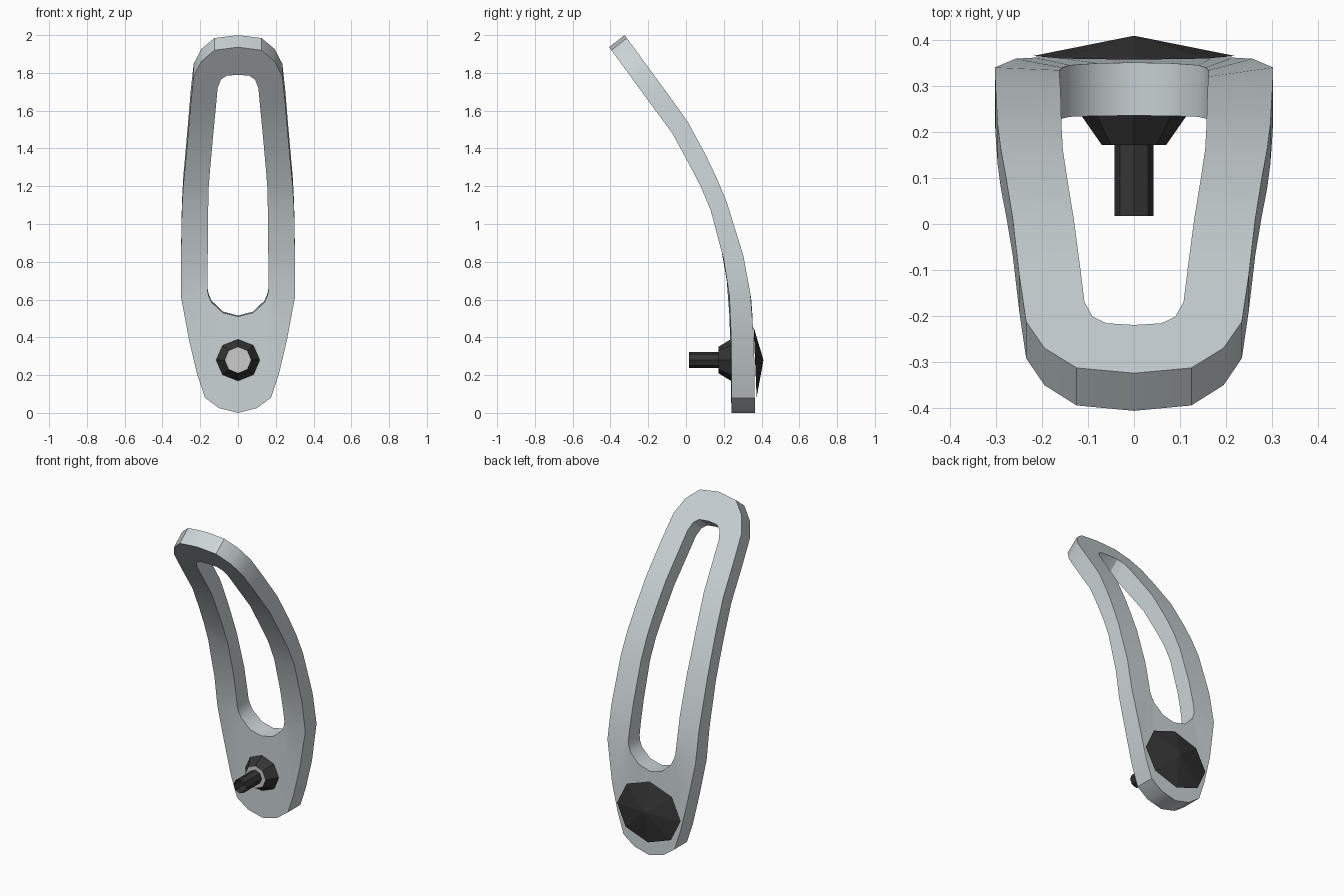
import bpy, bmesh
from math import cos, sin, pi, radians

if "Cube" in bpy.data.objects:
    bpy.data.objects.remove(bpy.data.objects["Cube"])


def material(name, rgb):
    m = bpy.data.materials.new(name)
    m.diffuse_color = (*rgb, 1)
    m.use_nodes = True
    m.node_tree.nodes["Principled BSDF"].inputs["Base Color"].default_value = m.diffuse_color
    return m


steel = material("pale_steel", (0.60, 0.66, 0.68))
black = material("dark_metal", (0.035, 0.035, 0.035))
white = material("white_face", (1, 1, 1))


def finish(name, bm, mats, angle=None):
    bmesh.ops.recalc_face_normals(bm, faces=bm.faces)
    mesh = bpy.data.meshes.new(name)
    bm.to_mesh(mesh)
    bm.free()
    for m in mats:
        mesh.materials.append(m)
    ob = bpy.data.objects.new(name, mesh)
    bpy.context.collection.objects.link(ob)
    if angle:
        bpy.ops.object.select_all(action='DESELECT')
        bpy.context.view_layer.objects.active = ob
        ob.select_set(True)
        bpy.ops.object.shade_smooth_by_angle(angle=radians(angle))
    return ob


def bridge(bm, a, b):
    n = len(a)
    return [bm.faces.new((a[i], a[(i + 1) % n], b[(i + 1) % n], b[i])) for i in range(n)]


# Side curve of the handle: front z, front y, back y, back z
CURVE = [(0, .24, .365, 0), (.40, .24, .36, .40), (.60, .233, .345, .61),
         (.81, .20, .303, .835), (1.075, .13, .216, 1.115), (1.2, .077, .162, 1.245),
         (1.31, .02, .102, 1.37), (1.476, -.07, .01, 1.54),
         (1.64, -.19, -.112, 1.71), (1.936, -.407, -.325, 2.0)]


def on_curve(x, z):
    for p, q in zip(CURVE, CURVE[1:]):
        if z <= q[0]:
            break
    t = (z - p[0]) / (q[0] - p[0])
    _, yf, yb, zb = (u + (v - u) * t for u, v in zip(p, q))
    return (x, yf, z), (x, yb, zb)


# Half outlines of the handle and its slot, bottom to top (x, z)
OUTER = [(0, 0), (.10, .025), (.175, .08), (.215, .20), (.258, .38), (.303, .62),
         (.302, .81), (.297, 1.075), (.29, 1.2), (.279, 1.31), (.264, 1.476),
         (.25, 1.64), (.235, 1.78), (.195, 1.86), (.125, 1.92), (0, 1.936)]
SLOT = [(0, .51), (.08, .53), (.14, .585), (.156, .62), (.162, .65), (.162, .72),
        (.16, .85), (.158, 1.075), (.155, 1.2), (.146, 1.31), (.131, 1.476),
        (.117, 1.62), (.108, 1.72), (.09, 1.765), (.06, 1.785), (0, 1.79)]


def ring_pair(bm, half):
    loop = half + [(-x, z) for x, z in reversed(half[1:-1])]
    pairs = [on_curve(x, z) for x, z in loop]
    return [[bm.verts.new(p[k]) for p in pairs] for k in (0, 1)]


# Curved slotted handle
bm = bmesh.new()
of, ob_ = ring_pair(bm, OUTER)
sf, sb = ring_pair(bm, SLOT)
for a, b in ((of, sf), (ob_, sb), (of, ob_), (sf, sb)):
    bridge(bm, a, b)
finish("handle", bm, [steel], 32)

ZC = .28


def octagon(bm, rx, rz, y, zc=ZC, tilt=0):
    return [bm.verts.new((rx * cos(i * pi / 4), y - tilt * sin(i * pi / 4),
                          zc + rz * sin(i * pi / 4))) for i in range(8)]


# Tapered collar with a pale end face
bm = bmesh.new()
base, end = octagon(bm, .118, .112, .241), octagon(bm, .07, .07, .172)
bridge(bm, base, end)
bm.faces.new(end).material_index = 1
finish("collar", bm, [black, white])

# Hollow spindle
bm = bmesh.new()
bridge(bm, octagon(bm, .043, .043, .172), octagon(bm, .043, .043, .017))
finish("spindle", bm, [black])

# Shallow pointed cap on the back, tilted to lie on the handle
bm = bmesh.new()
rim = octagon(bm, .22, .187, .366, .268, .008)
tip = bm.verts.new((0, .41, ZC))
for i in range(8):
    bm.faces.new((rim[i], rim[(i + 1) % 8], tip))
bm.faces.new(rim)
finish("back_cap", bm, [black])
